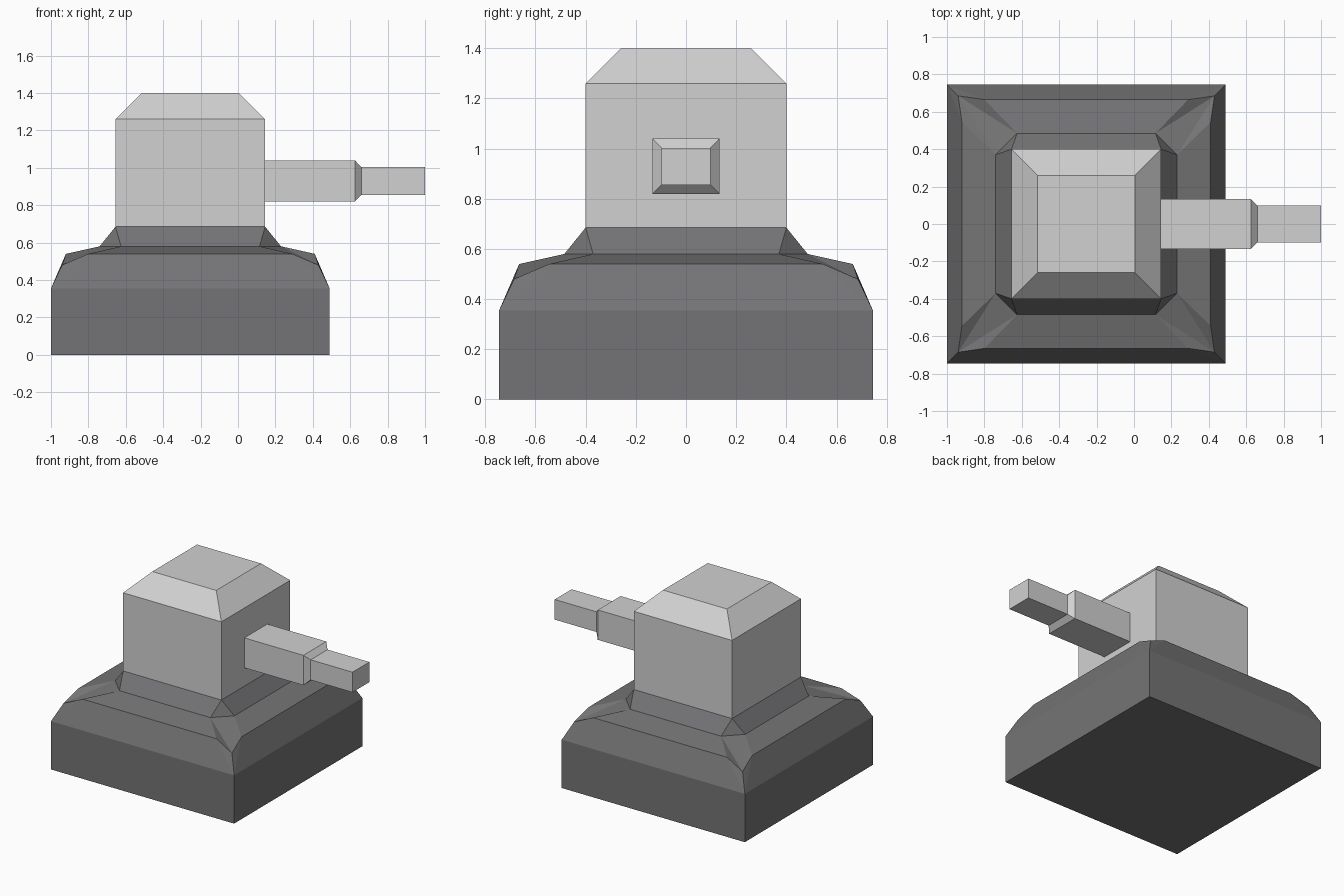
import bpy

if "Cube" in bpy.data.objects:
    bpy.data.objects.remove(bpy.data.objects["Cube"])

CX = -0.255  # shared centre of base and turret


def material(name, rgb):
    m = bpy.data.materials.new(name)
    m.diffuse_color = (*rgb, 1)
    m.use_nodes = True
    m.node_tree.nodes["Principled BSDF"].inputs["Base Color"].default_value = m.diffuse_color
    return m


DARK = material("dark grey", (0.175, 0.175, 0.18))
LIGHT = material("light grey", (0.64, 0.64, 0.64))


def make(name, verts, faces, mat):
    me = bpy.data.meshes.new(name)
    me.from_pydata(verts, [], faces)
    me.materials.append(mat)
    ob = bpy.data.objects.new(name, me)
    bpy.context.collection.objects.link(ob)
    return ob


def loft(name, rings, mat):
    """Four-sided rings joined by quads and capped at both ends."""
    verts = [v for r in rings for v in r]
    faces = [(3, 2, 1, 0)]
    for k in range(len(rings) - 1):
        for i in range(4):
            j = (i + 1) % 4
            faces.append((4 * k + i, 4 * k + j, 4 * k + 4 + j, 4 * k + 4 + i))
    n = len(verts)
    faces.append((n - 4, n - 3, n - 2, n - 1))
    return make(name, verts, faces, mat)


def square(h, z):
    return [(CX + a * h, b * h, z) for a, b in ((-1, -1), (1, -1), (1, 1), (-1, 1))]


# Base: one front quarter, turned four times around the centre.
# Each quarter holds its right-hand corner and two points per ring of its side.
quarter = [
    (0.745, -0.745, 0.0),    # 0 foot corner
    (0.745, -0.745, 0.355),  # 1 wall corner
    (0.685, -0.685, 0.48),   # 2 shoulder corner
    (-0.545, -0.665, 0.54),  # 3 shoulder left
    (0.545, -0.665, 0.54),   # 4 shoulder right
    (-0.37, -0.485, 0.58),   # 5 collar left
    (0.37, -0.485, 0.58),    # 6 collar right
    (0.40, -0.40, 0.685),    # 7 collar top corner
]
N = len(quarter)
verts, faces = [], []
for q in range(4):
    c, s = ((1, 0), (0, 1), (-1, 0), (0, -1))[q]
    verts += [(CX + x * c - y * s, x * s + y * c, z) for x, y, z in quarter]
    p = lambda i: q * N + i               # this side
    l = lambda i: (q - 1) % 4 * N + i     # corner on the left
    r = lambda i: (q + 1) % 4 * N + i     # next side
    faces += [
        (l(0), p(0), p(1), l(1)),         # wall
        (l(1), p(1), p(4), p(3)),         # lower slope
        (l(1), p(3), l(2)), (p(1), p(2), p(4)),
        (p(3), p(4), p(6), p(5)),         # deck
        (p(2), p(6), p(4)), (p(2), r(5), p(6)), (p(2), r(3), r(5)),
        (p(5), p(6), p(7), l(7)),         # collar
        (p(6), r(5), p(7)),
    ]
faces.append(tuple(q * N for q in (3, 2, 1, 0)))
faces.append(tuple(q * N + 7 for q in range(4)))
make("base", verts, faces, DARK)

# Turret with bevelled roof
loft("turret", [square(0.4, 0.685), square(0.4, 1.26), square(0.26, 1.4)], LIGHT)


# Stepped barrel pointing to +x
def section(x, hy, z0, z1):
    return [(x, -hy, z0), (x, hy, z0), (x, hy, z1), (x, -hy, z1)]


loft("barrel", [section(0.145, 0.133, 0.82, 1.04),
                section(0.625, 0.133, 0.82, 1.04),
                section(0.66, 0.098, 0.855, 1.003),
                section(1.0, 0.098, 0.855, 1.003)], LIGHT)
